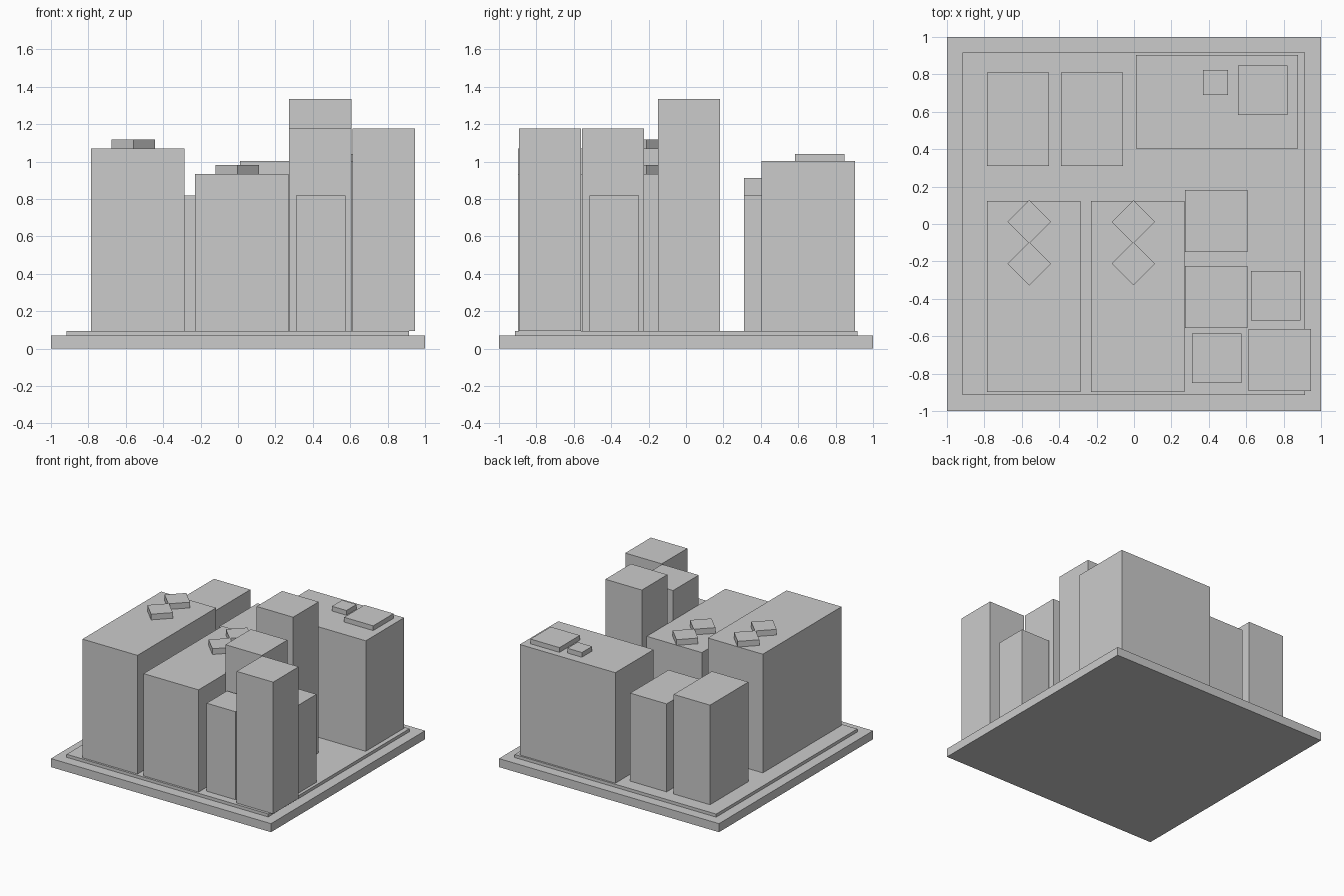
import bpy, bmesh
from math import radians
from mathutils import Matrix, Vector

if "Cube" in bpy.data.objects:
    bpy.data.objects.remove(bpy.data.objects["Cube"])


def box(name, x0, x1, y0, y1, z0, z1, turn=0):
    """Box from its extents, optionally turned about its own vertical axis."""
    bm = bmesh.new()
    bmesh.ops.create_cube(bm, size=1)
    bmesh.ops.scale(bm, vec=(x1 - x0, y1 - y0, z1 - z0), verts=bm.verts)
    bmesh.ops.rotate(bm, cent=(0, 0, 0), matrix=Matrix.Rotation(radians(turn), 3, 'Z'), verts=bm.verts)
    mesh = bpy.data.meshes.new(name)
    bm.to_mesh(mesh)
    bm.free()
    ob = bpy.data.objects.new(name, mesh)
    ob.location = Vector((x0 + x1, y0 + y1, z0 + z1)) / 2
    bpy.context.collection.objects.link(ob)
    return ob


GROUND = 0.095

# Stepped base
box("base_slab", -1, 1, -1, 1, 0, 0.07)
box("city_block", -0.917, 0.915, -0.915, 0.918, 0.07, GROUND)

# Buildings: corner x, corner y, width, depth, roof height
buildings = {
    "long_block_left": (-0.785, -0.898, 0.5, 1.022, 1.07),
    "long_block_middle": (-0.23, -0.898, 0.5, 1.022, 0.935),
    "wide_block_back": (0.01, 0.405, 0.868, 0.498, 1.003),
    "back_block_left": (-0.785, 0.311, 0.331, 0.498, 0.913),
    "back_block_middle": (-0.39, 0.311, 0.331, 0.498, 0.818),
    "tower_tall": (0.274, -0.15, 0.332, 0.332, 1.336),
    "tower_middle": (0.274, -0.556, 0.332, 0.332, 1.177),
    "tower_corner": (0.613, -0.893, 0.332, 0.332, 1.177),
    "small_tower_right": (0.626, -0.516, 0.264, 0.264, 0.818),
    "small_tower_front": (0.31, -0.85, 0.264, 0.264, 0.818),
}
for name, (x, y, w, d, top) in buildings.items():
    box(name, x, x + w, y, y + d, GROUND, top)

# Low roof units on the wide block
box("roof_unit_large", 0.556, 0.82, 0.584, 0.848, 1.003, 1.042)
box("roof_unit_small", 0.37, 0.502, 0.691, 0.823, 1.003, 1.042)

# Pairs of diagonal roof units on the long blocks
s = 0.082
for label, cx, roof in (("left", -0.56, 1.07), ("middle", -0.003, 0.935)):
    for end, cy in (("back", 0.012), ("front", -0.212)):
        box(f"roof_vent_{label}_{end}", cx - s, cx + s, cy - s, cy + s, roof, roof + 0.047, 45)
